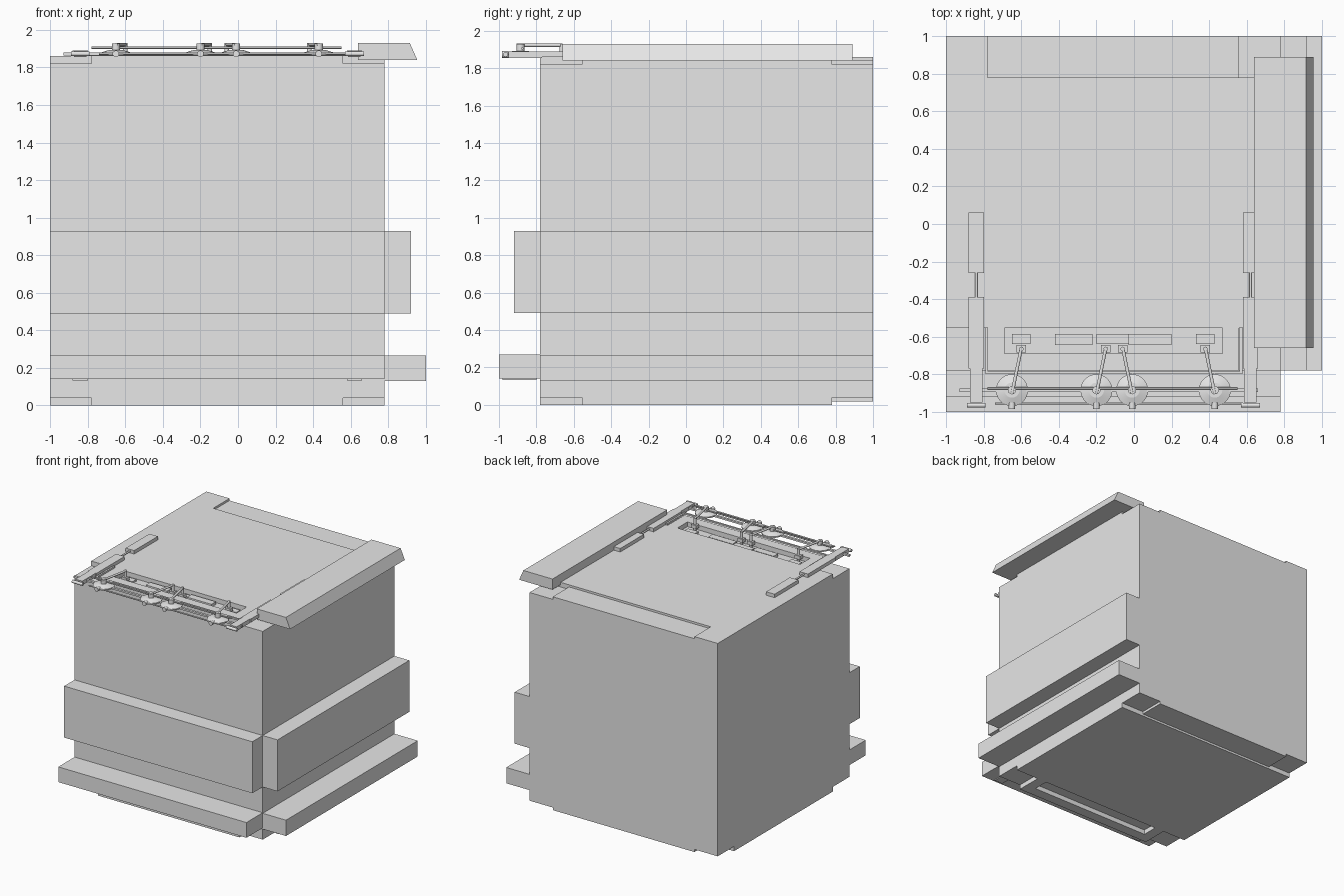
import bpy, bmesh, math
from mathutils import Vector

if "Cube" in bpy.data.objects:
    bpy.data.objects.remove(bpy.data.objects["Cube"])

grey = bpy.data.materials.new("plain grey")
grey.diffuse_color = (0.8, 0.8, 0.8, 1)
grey.use_nodes = True
grey.node_tree.nodes["Principled BSDF"].inputs["Base Color"].default_value = grey.diffuse_color


def finish(name, bm):
    bmesh.ops.recalc_face_normals(bm, faces=bm.faces)
    me = bpy.data.meshes.new(name)
    bm.to_mesh(me)
    bm.free()
    me.materials.append(grey)
    ob = bpy.data.objects.new(name, me)
    bpy.context.collection.objects.link(ob)
    return ob


def box(name, x0, x1, y0, y1, z0, z1):
    bm = bmesh.new()
    bmesh.ops.create_cube(bm, size=1)
    for v in bm.verts:
        v.co = ((x0 + x1) / 2 + v.co.x * (x1 - x0),
                (y0 + y1) / 2 + v.co.y * (y1 - y0),
                (z0 + z1) / 2 + v.co.z * (z1 - z0))
    return finish(name, bm)


def rod(name, a, b, r, r2=None, seg=10):
    a, b = Vector(a), Vector(b)
    bm = bmesh.new()
    bmesh.ops.create_cone(bm, cap_ends=True, segments=seg, radius1=r,
                          radius2=r if r2 is None else r2, depth=(b - a).length)
    q = (b - a).to_track_quat('Z', 'Y')
    for v in bm.verts:
        v.co = q @ v.co + (a + b) / 2
    ob = finish(name, bm)
    for p in ob.data.polygons:
        p.use_smooth = len(p.vertices) == 4
    return ob


def prism(name, profile, y0, y1):
    bm = bmesh.new()
    f = bm.faces.new([bm.verts.new((x, y0, z)) for x, z in profile])
    ext = bmesh.ops.extrude_face_region(bm, geom=[f])
    bmesh.ops.translate(bm, vec=(0, y1 - y0, 0),
                        verts=[v for v in ext["geom"] if isinstance(v, bmesh.types.BMVert)])
    return finish(name, bm)


# main block
box("block", -1, 0.78, -0.78, 1, 0.04, 1.82)

# stepped top and bottom caps with notched corners and a shallow front pit
for side, a, b, strip in (("top", 1.82, 1.86, (1.82, 1.842)), ("bottom", 0.0, 0.04, (0.018, 0.04))):
    box(side + "_cap", -1, 0.78, -0.555, 0.78, a, b)
    box(side + "_back_strip", -0.78, 0.56, 0.78, 1, *strip)
    box(side + "_pit_left", -0.78, -0.69, -0.78, -0.555, a, b)
    box(side + "_pit_right", 0.47, 0.56, -0.78, -0.555, a, b)
    box(side + "_pit_front", -0.69, 0.47, -0.78, -0.69, a, b)
box("back_corner_pad", -1, -0.78, 0.78, 1, 1.82, 1.86)

# wrap-around bands on the front and right walls
box("front_wide_band", -1, 0.78, -0.92, -0.78, 0.49, 0.93)
box("right_wide_band", 0.78, 0.92, -0.78, 1, 0.49, 0.93)
box("front_low_band", -1, 0.78, -1, -0.78, 0.14, 0.27)
box("right_low_band", 0.78, 1.0, -0.78, 1, 0.13, 0.265)

# thin plates under the front low band
for x in (-0.84, 0.62):
    box("under_plate", x - 0.04, x + 0.04, -0.98, -0.8, 0.133, 0.14)

# sloped slab on the right of the top
prism("top_slab", [(0.64, 1.84), (0.955, 1.84), (0.915, 1.93), (0.64, 1.93)], -0.66, 0.89)

# side slides with brackets reaching over the front edge
for x in (-0.84, 0.62):
    box("slide_rear", x - 0.04, x + 0.04, -0.26, 0.06, 1.86, 1.89)
    rod("slide_rod", (x, -0.40, 1.876), (x, -0.25, 1.876), 0.007)
    box("slide_front", x - 0.04, x + 0.04, -0.77, -0.39, 1.86, 1.89)
    box("bracket", x - 0.033, x + 0.033, -0.95, -0.77, 1.855, 1.89)
    rod("bracket_pin", (x - 0.05, -0.965, 1.873), (x + 0.05, -0.965, 1.873), 0.013)

# cross rails along the front
box("inner_rail", -0.78, 0.57, -0.80, -0.785, 1.862, 1.875)
box("middle_rail", -0.93, 0.66, -0.895, -0.875, 1.865, 1.88)
rod("upper_rail", (-0.78, -0.875, 1.905), (0.55, -0.875, 1.905), 0.006)
rod("outer_rail", (-0.74, -0.955, 1.873), (0.58, -0.955, 1.873), 0.006)
for x in (-0.785, 0.57):
    box("rail_end", x - 0.007, x + 0.007, -0.8, -0.55, 1.86, 1.875)

# four round rollers, each with a swinging arm and a post in the pit
for x, tip in ((-0.65, -0.60), (-0.20, -0.15), (-0.01, -0.06), (0.43, 0.38)):
    c = -0.885
    rod("roller", (x, c, 1.867), (x, c, 1.878), 0.085, seg=28)
    rod("roller_dome", (x, c, 1.878), (x, c, 1.892), 0.085, 0.04, seg=28)
    rod("roller_hub", (x, c, 1.89), (x, c, 1.928), 0.022, seg=14)
    rod("roller_foot", (x, -0.985, 1.873), (x, -0.95, 1.873), 0.018)
    rod("arm", (x, -0.905, 1.922), (tip, -0.66, 1.922), 0.009)
    rod("arm_post", (tip, -0.665, 1.82), (tip, -0.665, 1.93), 0.012)
    box("arm_joint", tip - 0.025, tip + 0.025, -0.685, -0.645, 1.845, 1.875)
    box("post_base", tip - 0.05, tip + 0.05, -0.64, -0.585, 1.82, 1.835)

# pads inside the pit
for x0, x1 in ((-0.42, -0.22), (-0.03, 0.20)):
    box("pit_pad", x0, x1, -0.645, -0.585, 1.82, 1.845)
